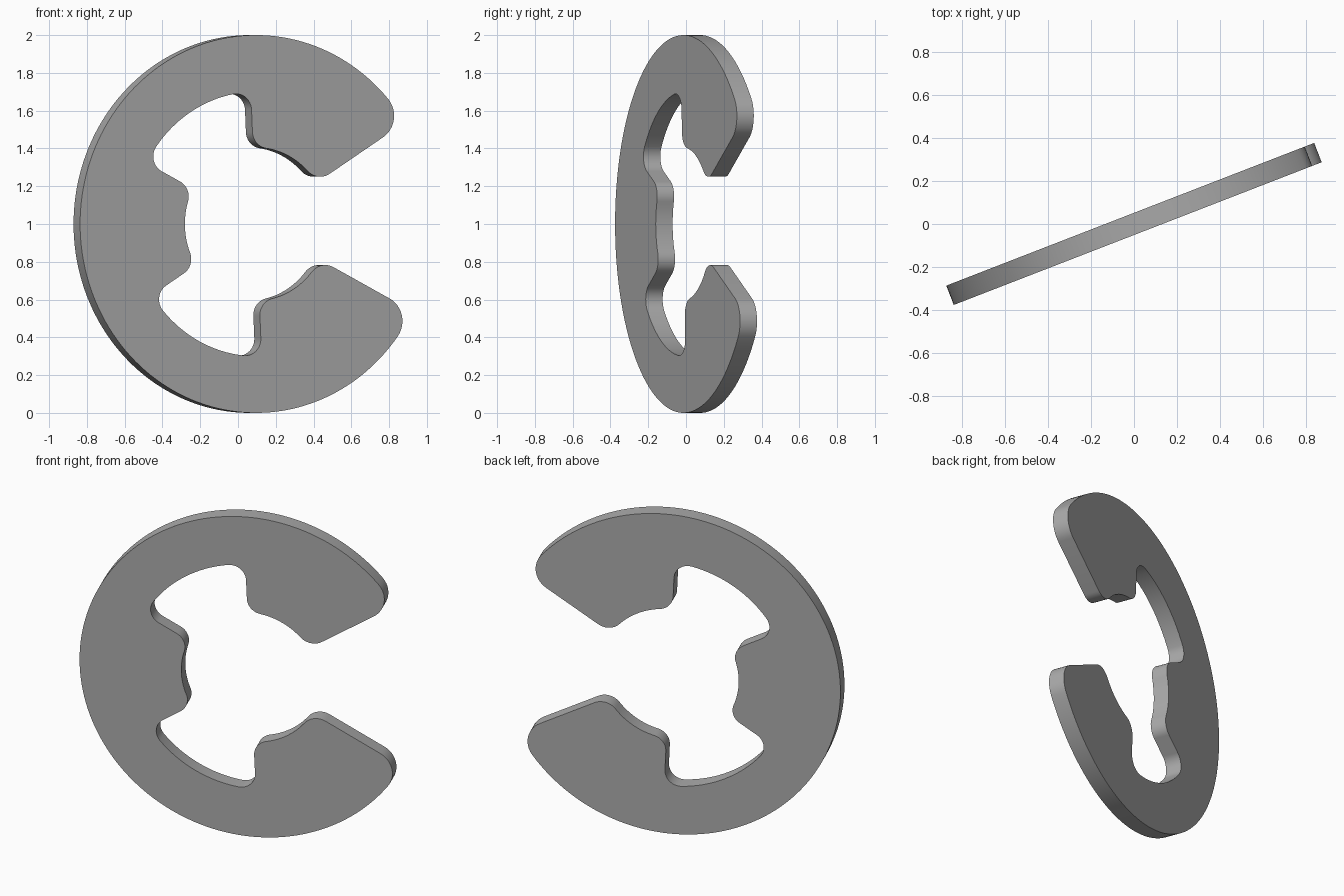
import bpy
import bmesh
from math import radians, degrees, asin, cos, sin
from mathutils import Matrix, Vector

default_cube = bpy.data.objects.get("Cube")
if default_cube:
    bpy.data.objects.remove(default_cube, do_unlink=True)

OUTER, SLOT, BORE = 1.0, 0.70, 0.405
THICKNESS = 0.096
TURN, ROLL = radians(21.2), radians(2.5)


def polar(r, a):
    return Vector((r * cos(radians(a)), r * sin(radians(a))))


def arc(centre, r, start, end, steps):
    return [centre + polar(r, start + (end - start) * i / steps)
            for i in range(steps + 1)]


def fillet(radius, line, side, outward, f):
    """Round the corner of a circle and a radial line, from circle to line.
    Returns the points and the angle where the circle is touched."""
    d = radius + outward * f
    touch = line + side * degrees(asin(f / d))
    start = touch + (180 if outward > 0 else 0)
    sweep = (line - side * 90 - start + 180) % 360 - 180
    return arc(polar(d, touch), f, start, start + sweep, 12), touch


# Rounded corners of the upper half: rear tooth, slot, jaw
tooth, tooth_a = fillet(BORE, 150, 1, 1, 0.09)
slot_rear, rear_a = fillet(SLOT, 150, -1, -1, 0.088)
slot_front, front_a = fillet(SLOT, 90, 1, -1, 0.088)
jaw_back, back_a = fillet(BORE, 90, -1, 1, 0.09)
jaw_tip, tip_a = fillet(BORE, 30, 1, 1, 0.10)
jaw_end, end_a = fillet(OUTER, 30, 1, -1, 0.135)

origin = Vector((0, 0))
half = arc(origin, BORE, 180, tooth_a, 8)[:-1] + tooth
half += slot_rear[::-1] + arc(origin, SLOT, rear_a, front_a, 16)[1:-1] + slot_front
half += jaw_back[::-1] + arc(origin, BORE, back_a, tip_a, 12)[1:-1] + jaw_tip
half += jaw_end[::-1] + arc(origin, OUTER, end_a, 180, 64)[1:]

# Mirror the half into a closed outline
outline = half + [Vector((p.x, -p.y)) for p in half[-2:0:-1]]

# Extrude the outline into a plate
bm = bmesh.new()
verts = [bm.verts.new((p.x, p.y, -THICKNESS / 2)) for p in outline]
face = bm.faces.new(verts)
extruded = bmesh.ops.extrude_face_region(bm, geom=[face])["geom"]
bmesh.ops.translate(bm, vec=(0, 0, THICKNESS),
                    verts=[g for g in extruded if isinstance(g, bmesh.types.BMVert)])
bmesh.ops.recalc_face_normals(bm, faces=bm.faces)

# Stand it upright, turned a little
bm.transform(Matrix.Translation((0.079, 0.031, 1))
             @ Matrix.Rotation(TURN, 4, 'Z')
             @ Matrix.Rotation(radians(90), 4, 'X')
             @ Matrix.Rotation(ROLL, 4, 'Z'))
mesh = bpy.data.meshes.new("retaining_clip")
bm.to_mesh(mesh)
bm.free()

clip = bpy.data.objects.new("retaining_clip", mesh)
bpy.context.collection.objects.link(clip)

# Plain grey metal
grey = bpy.data.materials.new("plain_grey")
grey.use_nodes = True
colour = (0.4, 0.4, 0.4, 1)
grey.diffuse_color = colour
grey.node_tree.nodes["Principled BSDF"].inputs["Base Color"].default_value = colour
mesh.materials.append(grey)

bpy.ops.object.select_all(action='DESELECT')
clip.select_set(True)
bpy.context.view_layer.objects.active = clip
bpy.ops.object.shade_smooth_by_angle(angle=radians(30))
